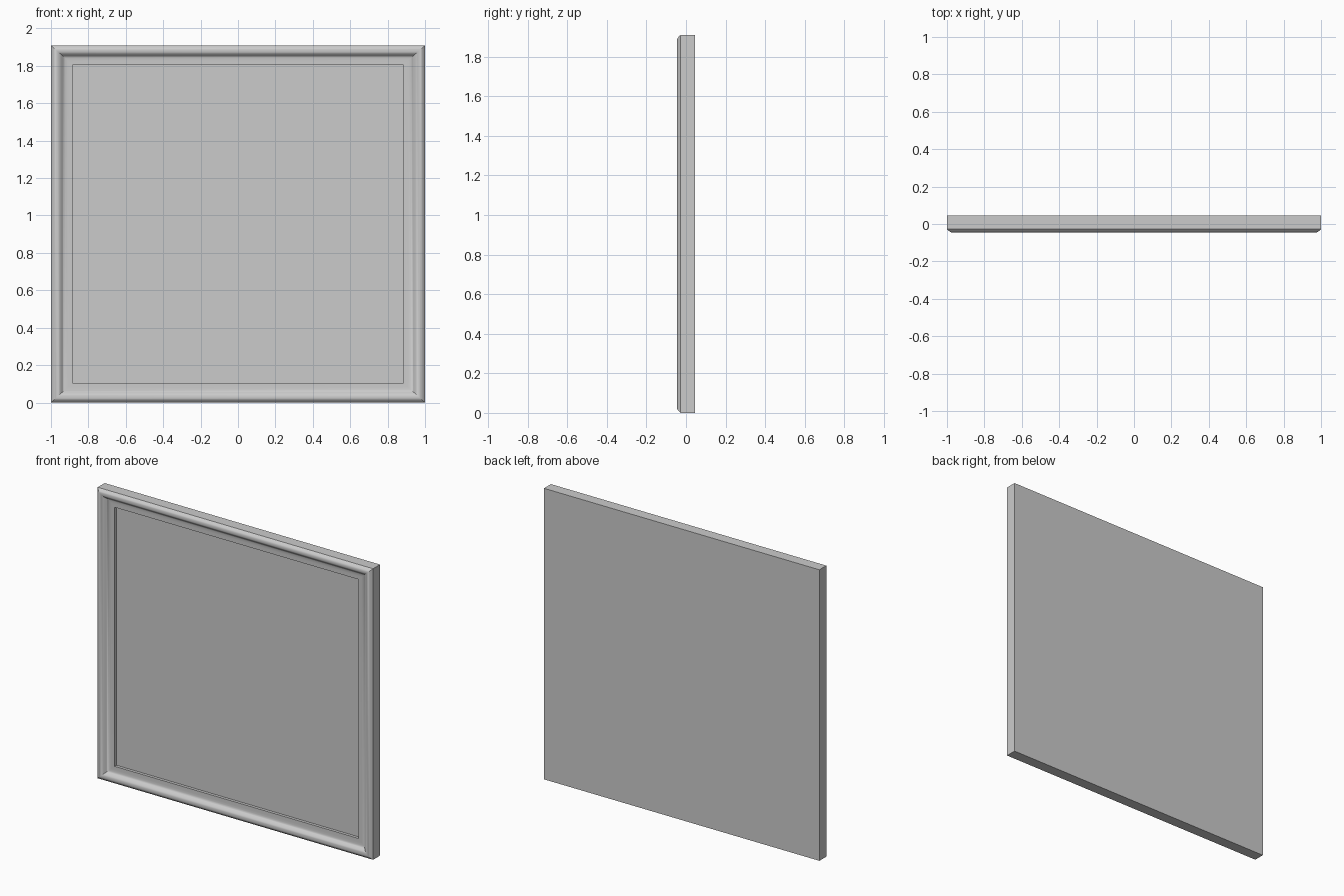
import bpy, bmesh, math

if "Cube" in bpy.data.objects:
    bpy.data.objects.remove(bpy.data.objects["Cube"])

W, H = 2.0, 1.91          # overall width and height
SIDE_SCALE = 1.1          # side mouldings are slightly wider than top and bottom

# Moulding section from the back edge to the recessed panel: (inset, y)
SECTION = [(0, 0.045), (0, -0.027), (0.007, -0.035), (0.014, -0.041),
           (0.021, -0.0445), (0.028, -0.045), (0.036, -0.043), (0.044, -0.038),
           (0.051, -0.031), (0.057, -0.024), (0.062, -0.019), (0.068, -0.017),
           (0.082, -0.016), (0.105, -0.016), (0.105, 0.003)]


def ring(bm, inset, y):
    """Rectangular loop of four vertices, inset from the outer edge."""
    x = W / 2 - inset * SIDE_SCALE
    z0, z1 = inset, H - inset
    return [bm.verts.new(p) for p in ((-x, y, z0), (x, y, z0), (x, y, z1), (-x, y, z1))]


# Framed board: mitred moulding, recessed panel in front, flat back
bm = bmesh.new()
rings = [ring(bm, i, y) for i, y in SECTION]
for a, b in zip(rings, rings[1:]):
    for k in range(4):
        n = (k + 1) % 4
        bm.faces.new((a[k], a[n], b[n], b[k]))
bm.faces.new(rings[-1])             # recessed panel
bm.faces.new(reversed(rings[0]))    # back
bmesh.ops.recalc_face_normals(bm, faces=bm.faces)

mesh = bpy.data.meshes.new("framed_panel")
bm.to_mesh(mesh)
bm.free()
frame = bpy.data.objects.new("framed_panel", mesh)
bpy.context.collection.objects.link(frame)

# Smooth moulding with crisp mitres and steps
bpy.context.view_layer.objects.active = frame
frame.select_set(True)
bpy.ops.object.shade_smooth_by_angle(angle=math.radians(30))
